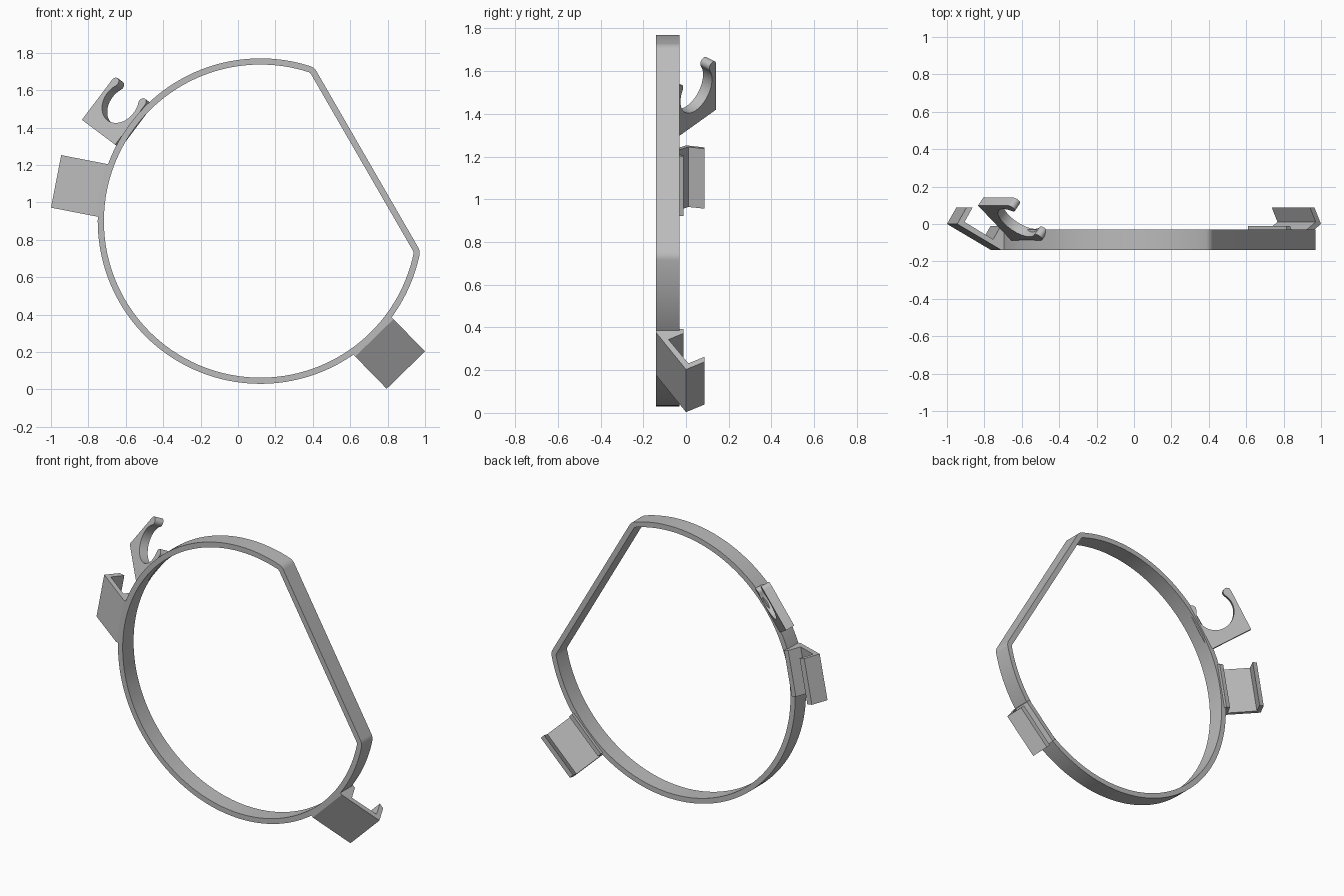
import bpy, bmesh
from math import cos, sin, acos, radians, degrees

if "Cube" in bpy.data.objects:
    bpy.data.objects.remove(bpy.data.objects["Cube"], do_unlink=True)

CX, CZ, R, WALL = 0.12, 0.90, 0.87, 0.033   # ring centre, outer radius, wall

grey = bpy.data.materials.new("plain_grey")
grey.use_nodes = True
grey.diffuse_color = (0.5, 0.5, 0.5, 1)
grey.node_tree.nodes["Principled BSDF"].inputs["Base Color"].default_value = (0.5, 0.5, 0.5, 1)


def arc(cx, cy, r, a0, a1, n):
    """Points on an arc, angles in degrees."""
    angles = [radians(a0 + (a1 - a0) * i / n) for i in range(n + 1)]
    return [(cx + r * cos(a), cy + r * sin(a)) for a in angles]


def radial(r, t, y, deg):
    """Point at radius r, sideways offset t and depth y, around the ring centre."""
    a = radians(deg)
    return (CX + r * cos(a) + t * sin(a), y, CZ + r * sin(a) - t * cos(a))


def skin(name, loops, closed_ring=False):
    """Join matching loops with quads; cap the ends or close them into a ring."""
    bm = bmesh.new()
    rows = [[bm.verts.new(p) for p in loop] for loop in loops]
    pairs = list(zip(rows, rows[1:]))
    if closed_ring:
        pairs.append((rows[-1], rows[0]))
    else:
        bm.faces.new(rows[0])
        bm.faces.new(rows[-1])
    n = len(rows[0])
    for a, b in pairs:
        for i in range(n):
            j = (i + 1) % n
            bm.faces.new((a[i], a[j], b[j], b[i]))
    bmesh.ops.recalc_face_normals(bm, faces=bm.faces)
    mesh = bpy.data.meshes.new(name)
    bm.to_mesh(mesh)
    bm.free()
    mesh.materials.append(grey)
    obj = bpy.data.objects.new(name, mesh)
    bpy.context.collection.objects.link(obj)
    bpy.ops.object.select_all(action='DESELECT')
    obj.select_set(True)
    bpy.context.view_layer.objects.active = obj
    bpy.ops.object.shade_smooth_by_angle(angle=radians(30))
    return obj


# Ring with one flat side and rounded corners
def ring_outline(inset):
    flat, fillet, tilt = 0.66, 0.06, 30
    reach = R - fillet
    half = degrees(acos((flat - fillet) / reach))
    pts = arc(0, 0, R - inset, half, 360 - half, 120)
    for side, a0, a1 in ((-1, -half, 0), (1, 0, half)):
        c = radians(side * half)
        corner = arc(reach * cos(c), reach * sin(c), fillet - inset, a0, a1, 8)
        pts += corner[1:] if side < 0 else corner[:-1]
    return [(p, q, tilt) for p, q in pts]


def ring_loop(inset, y):
    return [radial(p, -q, y, tilt) for p, q, tilt in ring_outline(inset)]


FRONT, BACK = -0.14, -0.03
skin("ring_band", [ring_loop(0, FRONT), ring_loop(0, BACK),
                   ring_loop(WALL, BACK), ring_loop(WALL, FRONT)], closed_ring=True)

# Slanted channel clips, profile as (radius, depth)
channel = [(0.845, -0.14), (0.872, -0.14), (1.113, 0.0), (1.063, 0.087), (1.03, 0.087),
           (1.073, 0.011), (0.917, -0.082), (0.877, -0.012), (0.848, -0.012)]
for name, deg in (("left_channel_clip", -45.7), ("right_channel_clip", 169)):
    skin(name, [[radial(r, t, y, deg) for r, y in channel] for t in (-0.143, 0.143)])

# Open round holder: C-shaped plate leaning backward
MID, SPREAD, SIDE, TIP = 0.16, 58.7, 0.055, 0.025
tip_t = SIDE + 0.14 * cos(radians(SPREAD))
tip_u = 0.14 * sin(radians(SPREAD))
outline = [(-0.14, MID - tip_u - TIP), (-0.14, MID + tip_u + TIP)]
outline += arc(tip_t, MID + tip_u, TIP, 90, SPREAD - 180, 12)
outline += arc(SIDE, MID, 0.115, SPREAD, 360 - SPREAD, 36)[1:-1]
outline += arc(tip_t, MID - tip_u, TIP, 180 - SPREAD, -90, 12)
lean = radians(40)


def holder_loop(depth):
    return [radial(0.855 + u * cos(lean) - depth * sin(lean), t,
                   -0.097 + u * sin(lean) + depth * cos(lean), 143.1) for t, u in outline]


skin("round_holder", [holder_loop(0), holder_loop(0.055)])
